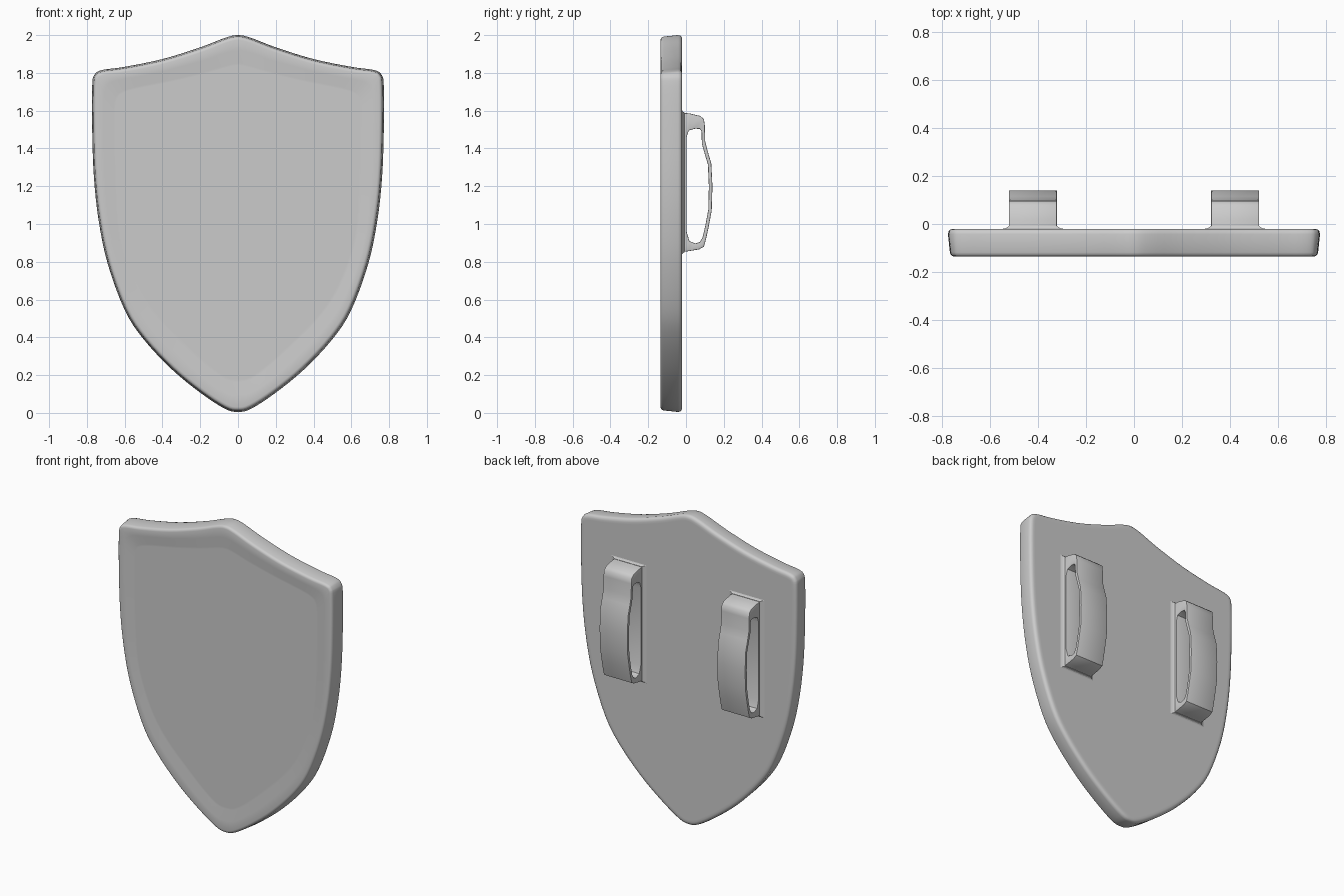
import bpy, bmesh, math
from mathutils import Vector

cube = bpy.data.objects.get("Cube")
if cube:
    bpy.data.objects.remove(cube, do_unlink=True)

grey = bpy.data.materials.new("plain grey")
grey.use_nodes = True
color = (0.6, 0.6, 0.6, 1)
grey.diffuse_color = color
bsdf = next(n for n in grey.node_tree.nodes if n.type == 'BSDF_PRINCIPLED')
bsdf.inputs["Base Color"].default_value = color


def smooth_loop(points, steps):
    """Closed Catmull-Rom curve through the points."""
    pts = [Vector(p) for p in points]
    n, out = len(pts), []
    for i in range(n):
        a, b, c, d = (pts[(i + k) % n] for k in (-1, 0, 1, 2))
        for s in range(steps):
            t = s / steps
            out.append(0.5 * (2 * b + (c - a) * t + (2 * a - 5 * b + 4 * c - d) * t ** 2
                              + (3 * b - a - 3 * c + d) * t ** 3))
    return out


def mirrored(half):
    return half + [(-x, z) for x, z in reversed(half[1:-1])]


def inset(loop, amount):
    """Move a clockwise loop inwards along its normals."""
    out = []
    for i, p in enumerate(loop):
        t = (loop[(i + 1) % len(loop)] - loop[i - 1]).normalized()
        out.append(p + Vector((t.y, -t.x)) * amount)
    return out


def finish(bm, name, angle):
    bmesh.ops.recalc_face_normals(bm, faces=bm.faces)
    mesh = bpy.data.meshes.new(name)
    bm.to_mesh(mesh)
    bm.free()
    mesh.materials.append(grey)
    for p in mesh.polygons:
        p.use_smooth = True
    mesh.set_sharp_from_angle(angle=math.radians(angle))
    obj = bpy.data.objects.new(name, mesh)
    bpy.context.collection.objects.link(obj)
    return obj


def bridge(bm, a, b):
    n = len(a)
    for i in range(n):
        j = (i + 1) % n
        bm.faces.new((a[i], a[j], b[j], b[i]))


# Shield body: rim outline and front panel outline, top centre to bottom tip
rim_half = [(0, 2.0), (0.07, 1.985), (0.2, 1.935), (0.4, 1.873), (0.6, 1.832),
            (0.72, 1.815), (0.76, 1.79), (0.772, 1.73), (0.772, 1.5), (0.763, 1.25),
            (0.738, 1.02), (0.69, 0.79), (0.6, 0.545), (0.5, 0.39), (0.35, 0.23),
            (0.2, 0.107), (0.07, 0.022), (0, 0.005)]
panel_half = [(0, 1.85), (0.06, 1.84), (0.18, 1.805), (0.36, 1.762), (0.53, 1.728),
              (0.61, 1.705), (0.645, 1.675), (0.658, 1.61), (0.658, 1.45), (0.654, 1.25),
              (0.64, 1.0), (0.6, 0.82), (0.52, 0.63), (0.42, 0.49), (0.29, 0.36),
              (0.17, 0.25), (0.07, 0.178), (0, 0.165)]
rim = smooth_loop(mirrored(rim_half), 4)
panel = smooth_loop(mirrored(panel_half), 4)
slope_top = [p.lerp(r, 0.45) for p, r in zip(panel, rim)]

rings = [(inset(rim, 0.035), -0.02), (inset(rim, 0.022), -0.02),
         (inset(rim, 0.01), -0.023), (inset(rim, 0.003), -0.03), (rim, -0.042),
         (inset(rim, 0.008), -0.118), (inset(rim, 0.011), -0.127),
         (inset(rim, 0.017), -0.133), (inset(rim, 0.026), -0.135),
         (slope_top, -0.135), (panel, -0.125), (inset(panel, 0.012), -0.125)]
bm = bmesh.new()
loops = [[bm.verts.new((p.x, y, p.y)) for p in loop] for loop, y in rings]
for a, b in zip(loops, loops[1:]):
    bridge(bm, a, b)
bm.faces.new(loops[0])
bm.faces.new(loops[-1])
finish(bm, "shield_body", 35)

# Grip section as (y, z) pairs: outside edge and matching hole edge
grip_outer = [(-0.03, 1.59), (0.02, 1.585), (0.075, 1.572), (0.095, 1.555), (0.1, 1.52),
              (0.101, 1.44), (0.115, 1.385), (0.134, 1.32), (0.14, 1.2), (0.136, 1.07),
              (0.119, 0.98), (0.106, 0.92), (0.095, 0.88), (0.07, 0.866), (0.02, 0.857),
              (-0.03, 0.85)]
grip_inner = [(0.003, 1.46), (0.015, 1.495), (0.05, 1.505), (0.074, 1.503), (0.082, 1.49),
              (0.084, 1.425), (0.098, 1.375), (0.116, 1.315), (0.121, 1.2), (0.118, 1.075),
              (0.101, 0.985), (0.088, 0.93), (0.074, 0.905), (0.05, 0.897), (0.018, 0.91),
              (0.003, 0.96)]

for name, centre in (("left_grip", 0.42), ("right_grip", -0.42)):
    bm = bmesh.new()
    sides = [[[bm.verts.new((centre + dx, y, z)) for y, z in edge]
              for edge in (grip_outer, grip_inner)] for dx in (-0.1, 0.1)]
    (o1, i1), (o2, i2) = sides
    for a, b in ((o1, i1), (i1, i2), (i2, o2), (o2, o1)):
        bridge(bm, a, b)
    bmesh.ops.recalc_face_normals(bm, faces=bm.faces)
    rims = [e for e in bm.edges if abs(e.verts[0].co.x - e.verts[1].co.x) < 1e-5
            and e.calc_face_angle(0) > 1.2]
    bmesh.ops.bevel(bm, geom=rims, offset=0.004, segments=2, profile=0.5,
                    affect='EDGES', clamp_overlap=True)
    finish(bm, name, 40)

    # Low flared foot where the grip meets the back of the shield
    bm = bmesh.new()
    foot = []
    for grow, y in ((0.03, -0.021), (0.012, -0.017), (0, -0.008)):
        w, top, bottom = 0.1 + grow, 1.59 + grow * 0.4, 0.85 - grow * 0.4
        foot.append([bm.verts.new((centre + x, y, z)) for x, z in
                     ((-w, bottom), (w, bottom), (w, top), (-w, top))])
    for a, b in zip(foot, foot[1:]):
        bridge(bm, a, b)
    bm.faces.new(foot[0])
    bm.faces.new(foot[-1])
    finish(bm, name + "_foot", 30)
